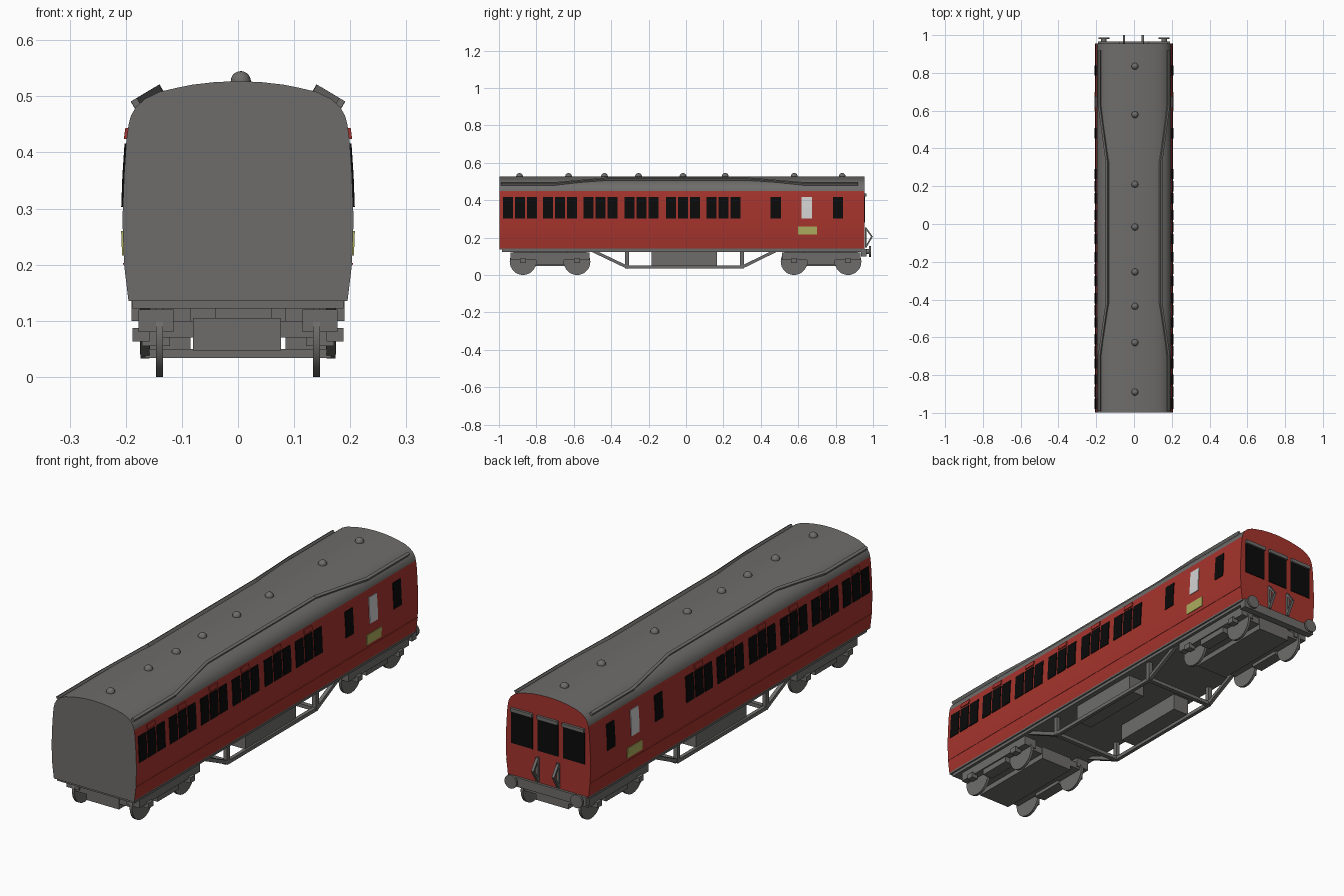
import bpy, bmesh, math
from mathutils import Vector

if "Cube" in bpy.data.objects:
    bpy.data.objects.remove(bpy.data.objects["Cube"])


def material(name, rgb):
    m = bpy.data.materials.new(name)
    m.diffuse_color = (*rgb, 1)
    m.use_nodes = True
    m.node_tree.nodes["Principled BSDF"].inputs["Base Color"].default_value = m.diffuse_color
    return m


GREY = material("grey", (0.155, 0.152, 0.147))
RED = material("red", (0.38, 0.034, 0.026))
BLACK = material("black", (0.003, 0.003, 0.003))
WHITE = material("white", (0.65, 0.65, 0.65))
YELLOW = material("yellow", (0.42, 0.42, 0.11))


def finish(name, bm, mats, smooth=None):
    bmesh.ops.recalc_face_normals(bm, faces=bm.faces)
    me = bpy.data.meshes.new(name)
    bm.to_mesh(me)
    bm.free()
    for m in mats:
        me.materials.append(m)
    if smooth:
        for p in me.polygons:
            p.use_smooth = True
        me.set_sharp_from_angle(angle=math.radians(smooth))
    ob = bpy.data.objects.new(name, me)
    bpy.context.collection.objects.link(ob)
    return ob


def loft(bm, rings):
    """Closed solid through equal-length rings, capped at both ends."""
    rows = [[bm.verts.new(p) for p in r] for r in rings]
    n = len(rows[0])
    for a, b in zip(rows, rows[1:]):
        for i in range(n):
            bm.faces.new((a[i], a[(i + 1) % n], b[(i + 1) % n], b[i]))
    bm.faces.new(rows[0])
    bm.faces.new(rows[-1])


def add_box(bm, x0, x1, y0, y1, z0, z1):
    loft(bm, [[(x0, y0, z), (x1, y0, z), (x1, y1, z), (x0, y1, z)] for z in (z0, z1)])


def box(name, dims, mat=GREY):
    bm = bmesh.new()
    add_box(bm, *dims)
    return finish(name, bm, [mat])


def bars(name, points, w, up=(1, 0, 0), h=None, closed=False, mat=GREY):
    """Square-section bars joining consecutive points."""
    bm = bmesh.new()
    pts = [Vector(p) for p in points]
    if closed:
        pts.append(pts[0])
    for a, b in zip(pts, pts[1:]):
        d = (b - a).normalized()
        u = Vector(up)
        u = (u - d * u.dot(d)).normalized() * w / 2
        v = d.cross(u).normalized() * (h or w) / 2
        e = d * w * 0.3
        loft(bm, [[c + u + v, c - u + v, c - u - v, c + u - v] for c in (a - e, b + e)])
    return finish(name, bm, [mat])


def cylinder(name, centre, r, depth, axis, seg=24, mat=GREY):
    bm = bmesh.new()
    rings = []
    for s in (-depth / 2, depth / 2):
        ring = []
        for i in range(seg):
            t = 2 * math.pi * i / seg
            c, d = r * math.cos(t), r * math.sin(t)
            ring.append(Vector(centre) + Vector((s, c, d) if axis == "x" else (c, s, d)))
        rings.append(ring)
    loft(bm, rings)
    return finish(name, bm, [mat], 40)


# body shell: half profile mirrored, then swept along y
SIDE = [(0.195, 0.135), (0.196, 0.142), (0.203, 0.2), (0.206, 0.28), (0.203, 0.36), (0.199, 0.42), (0.195, 0.45)]
ROOF = [(0.191, 0.465), (0.182, 0.481), (0.165, 0.496), (0.14, 0.508), (0.11, 0.515), (0.08, 0.521), (0.04, 0.5255)]
half = SIDE + ROOF
profile = half + [(0, 0.527)] + [(-x, z) for x, z in reversed(half)]
bm = bmesh.new()
loft(bm, [[(x, y, z) for x, z in profile] for y in (-0.998, 0.955)])
bmesh.ops.recalc_face_normals(bm, faces=bm.faces)
for f in bm.faces:
    z = f.calc_center_median().z
    if abs(f.normal.y) > 0.5:
        f.material_index = 1 if f.normal.y > 0 else 0
    else:
        f.material_index = 1 if 0.14 < z < 0.45 else 0
finish("carriage_body", bm, [GREY, RED], 35)


def half_width(z):
    for (x0, z0), (x1, z1) in zip(SIDE, SIDE[1:]):
        if z <= z1:
            return x0 + (x1 - x0) * (z - z0) / (z1 - z0)
    return SIDE[-1][0]


def side_plates(name, spans, z0, z1, mat, out=0.003):
    """Thin plates that follow the curved side, on both sides."""
    levels = [z0] + [z for _, z in SIDE if z0 < z < z1] + [z1]
    bm = bmesh.new()
    for s in (-1, 1):
        for y0, y1 in spans:
            rings = []
            for z in levels:
                a, b = s * (half_width(z) - 0.004), s * (half_width(z) + out)
                rings.append([(a, y0, z), (b, y0, z), (b, y1, z), (a, y1, z)])
            loft(bm, rings)
    return finish(name, bm, [mat])


# side windows, door vents, white panel and yellow plate
groups = [-0.888, -0.674, -0.457, -0.238, -0.016, 0.2]
centres = [g + d for g in groups for d in (-0.064, 0, 0.064)] + [0.48, 0.812]
side_plates("side_windows", [(c - 0.027, c + 0.027) for c in centres], 0.303, 0.416, BLACK)
side_plates("white_door_window", [(0.618, 0.674)], 0.303, 0.416, WHITE)
side_plates("yellow_panel", [(0.598, 0.7)], 0.216, 0.26, YELLOW)
side_plates("door_vents", [(g - 0.027, g + 0.027) for g in groups], 0.424, 0.444, RED, 0.005)
side_plates("waist_beading", [(-0.997, 0.954)], 0.199, 0.203, RED, 0.0015)

# cab end windows with hoods
for n, (x0, x1) in enumerate([(-0.178, -0.073), (-0.05, 0.05), (0.073, 0.178)]):
    box(f"cab_window_{n}", (x0, x1, 0.95, 0.958, 0.28, 0.42), BLACK)
    box(f"cab_window_hood_{n}", (x0, x1, 0.95, 0.966, 0.42, 0.436))

# roof vents
for n, y in enumerate([0.835, 0.579, 0.21, -0.016, -0.254, -0.436, -0.628, -0.89]):
    bm = bmesh.new()
    bmesh.ops.create_uvsphere(bm, u_segments=16, v_segments=10, radius=0.018)
    bmesh.ops.translate(bm, verts=bm.verts, vec=(0.005, y, 0.527))
    finish(f"roof_vent_{n}", bm, [GREY], 60)

for s, side in ((-1, "left"), (1, "right")):
    # rain strip bent along the roof
    path = [(0.182, -0.985, 0.488), (0.182, -0.7, 0.488), (0.142, -0.42, 0.512),
            (0.142, 0.33, 0.512), (0.182, 0.63, 0.488), (0.182, 0.915, 0.488)]
    bars(f"rain_strip_{side}", [(s * x, y, z) for x, y, z in path], 0.014, (s * 0.5, 0, 0.86), 0.012)
    # truss rod with posts
    truss = [(-0.5, 0.13), (-0.315, 0.042), (0.3, 0.042), (0.48, 0.13)]
    bars(f"truss_{side}", [(s * 0.166, y, z) for y, z in truss], 0.016)
    for n, y in enumerate((-0.315, 0.3)):
        box(f"truss_post_{side}_{n}", (s * 0.166 - 0.009, s * 0.166 + 0.009, y - 0.01, y + 0.01, 0.04, 0.13))
    # equipment box under the floor
    box(f"equipment_box_{side}", (s * 0.125 - 0.04, s * 0.125 + 0.04, -0.185, 0.165, 0.048, 0.13))
    # buffers
    cylinder(f"buffer_stem_{side}", (s * 0.16, 0.967, 0.125), 0.014, 0.03, "y", 16)
    cylinder(f"buffer_head_{side}", (s * 0.16, 0.984, 0.125), 0.029, 0.009, "y")
    # triangular brackets on the cab end
    tri = [(0.962, 0.25), (0.994, 0.205), (0.962, 0.15)]
    bars(f"end_bracket_{side}", [(s * 0.05 - 0.003, y, z) for y, z in tri], 0.012, h=0.008, closed=True)

# underframe
box("floor_frame", (-0.188, 0.188, -0.985, 0.95, 0.122, 0.137))
box("buffer_beam", (-0.19, 0.19, 0.935, 0.966, 0.1, 0.14))
for n, y in enumerate((-0.315, 0.3)):
    box(f"truss_cross_bar_{n}", (-0.166, 0.166, y - 0.01, y + 0.01, 0.034, 0.05))

# bogies
for yc, end in ((-0.727, "front"), (0.722, "back")):
    box(f"{end}_bogie_plate", (-0.135, 0.135, yc - 0.205, yc + 0.205, 0.07, 0.1))
    box(f"{end}_bogie_beam", (-0.08, 0.077, yc - 0.208, yc + 0.208, 0.047, 0.105))
    box(f"{end}_bogie_bolster", (-0.04, 0.06, yc - 0.15, yc + 0.15, 0.105, 0.123))
    for s, side in ((-1, "left"), (1, "right")):
        xs = s * 0.146
        box(f"{end}_bogie_side_{side}", (xs - 0.031, xs + 0.031, yc - 0.21, yc + 0.21, 0.08, 0.12))
        box(f"{end}_bogie_spring_{side}", (xs - 0.025, xs + 0.025, yc - 0.075, yc + 0.075, 0.055, 0.085))
        for n, d in enumerate((-0.1445, 0.1445)):
            cylinder(f"{end}_wheel_{side}_{n}", (s * 0.14, yc + d, 0.071), 0.071, 0.012, "x", 32)
            xa = s * 0.173
            box(f"{end}_axle_box_{side}_{n}", (xa - 0.015, xa + 0.015, yc + d - 0.016, yc + d + 0.016, 0.063, 0.087))
